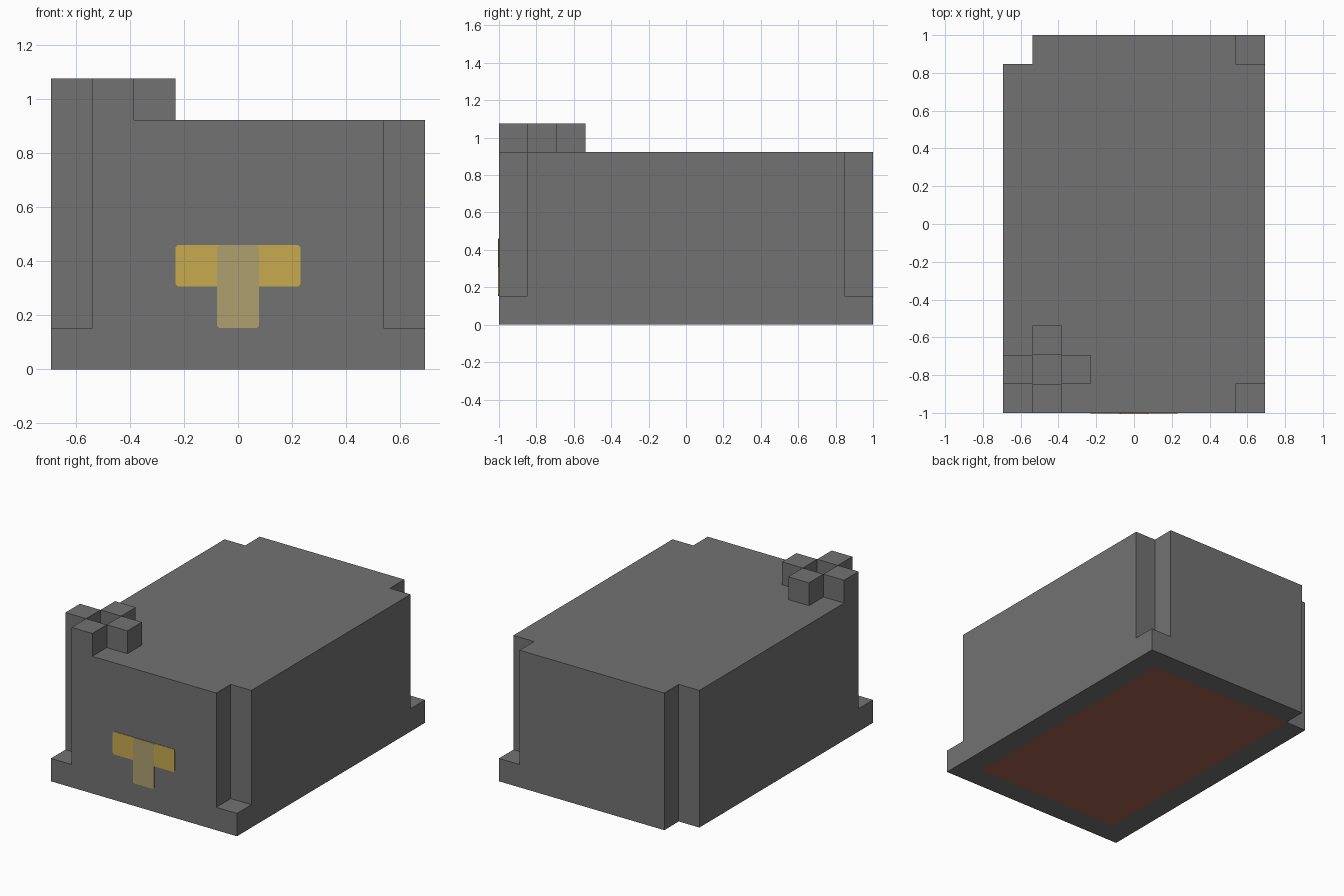
import bpy, bmesh, math
from mathutils import Vector

cube = bpy.data.objects.get("Cube")
if cube:
    bpy.data.objects.remove(cube, do_unlink=True)

U = 2 / 13                  # edge of one block
NX, NY, NZ = 9, 13, 7       # blocks along each axis


def material(name, rgb):
    m = bpy.data.materials.new(name)
    m.use_nodes = True
    m.diffuse_color = (*rgb, 1)
    m.node_tree.nodes["Principled BSDF"].inputs["Base Color"].default_value = (*rgb, 1)
    return m


stone = material("grey stone", (0.17, 0.17, 0.17))
clay = material("brown floor", (0.38, 0.125, 0.075))
gold = material("gold", (0.58, 0.40, 0.08))
tan = material("dull tan", (0.43, 0.35, 0.16))


def make_object(name, bm, mats):
    mesh = bpy.data.meshes.new(name)
    bm.to_mesh(mesh)
    bm.free()
    for m in mats:
        mesh.materials.append(m)
    obj = bpy.data.objects.new(name, mesh)
    bpy.context.collection.objects.link(obj)
    return obj


def filled(i, j, k):
    """Rule for which blocks of the building are solid."""
    if not (0 <= i < NX and 0 <= j < NY and 0 <= k < NZ):
        return False
    if k == NZ - 1:                          # four chimney blocks round a hole
        return abs(i - 1) + abs(j - 1) == 1
    corner = i in (0, NX - 1) and j in (0, NY - 1)
    if corner:                               # feet at three of the corners
        return k == 0 and (i, j) != (0, NY - 1)
    return True


# Building: outer faces of the solid blocks, merged into large flat faces
bm = bmesh.new()
corners = {}


def vert(p):
    key = tuple(round(c) for c in p)
    if key not in corners:
        x, y, z = key
        corners[key] = bm.verts.new(((x - NX / 2) * U, (y - NY / 2) * U, z * U))
    return corners[key]


for i in range(NX):
    for j in range(NY):
        for k in range(NZ):
            if not filled(i, j, k):
                continue
            mid = Vector((i + 0.5, j + 0.5, k + 0.5))
            for axis in range(3):
                for sign in (-1, 1):
                    n = Vector((0, 0, 0))
                    n[axis] = sign
                    if filled(i + int(n.x), j + int(n.y), k + int(n.z)):
                        continue
                    a = Vector((0, 0, 0))
                    a[(axis + 1) % 3] = 1
                    b = n.cross(a)
                    quad = [mid + (n + s * a + t * b) / 2
                            for s, t in ((-1, -1), (1, -1), (1, 1), (-1, 1))]
                    face = bm.faces.new([vert(p) for p in quad])
                    inner = 0 < i < NX - 1 and 0 < j < NY - 1
                    if n.z < 0 and k == 0 and inner:
                        face.material_index = 1      # brown underside
bmesh.ops.dissolve_limit(bm, angle_limit=math.radians(1), verts=bm.verts[:],
                         edges=bm.edges[:], delimit={'MATERIAL'})
make_object("building", bm, [stone, clay])


# Front emblem: thin plates with clipped corners
def plate(name, half_width, z0, z1, depth, mat, clip=0.008):
    w, c = half_width, clip
    outline = [(-w + c, z0), (w - c, z0), (w, z0 + c), (w, z1 - c),
               (w - c, z1), (-w + c, z1), (-w, z1 - c), (-w, z0 + c)]
    bm = bmesh.new()
    face = bm.faces.new([bm.verts.new((x, -1, z)) for x, z in outline])
    out = bmesh.ops.extrude_face_region(bm, geom=[face])
    verts = [v for v in out["geom"] if isinstance(v, bmesh.types.BMVert)]
    bmesh.ops.translate(bm, vec=(0, -depth, 0), verts=verts)
    bmesh.ops.recalc_face_normals(bm, faces=bm.faces[:])
    return make_object(name, bm, [mat])


plate("emblem_bar", 1.5 * U, 2 * U, 3 * U, 0.003, gold)
plate("emblem_stem", 0.5 * U, U, 3 * U, 0.005, tan)
